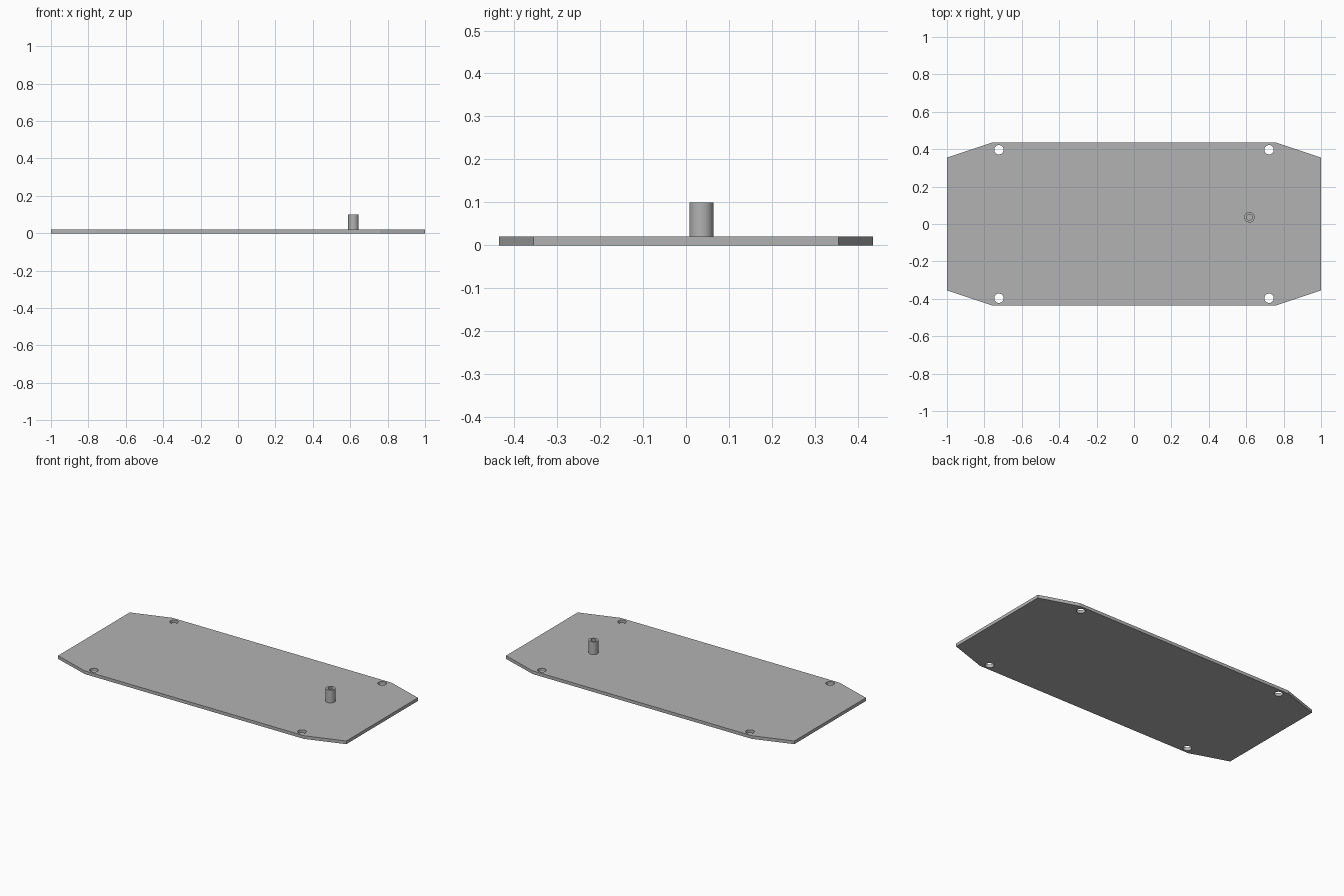
import bpy
import bmesh
import math

default_cube = bpy.data.objects.get("Cube")
if default_cube:
    bpy.data.objects.remove(default_cube, do_unlink=True)

THICK, TOP = 0.02, 0.10
POST = (0.617, 0.036)

grey = bpy.data.materials.new("plain grey")
grey.use_nodes = True
colour = (0.45, 0.45, 0.45, 1)
grey.diffuse_color = colour
grey.node_tree.nodes["Principled BSDF"].inputs["Base Color"].default_value = colour


def ring(radius, centre, sides=48):
    """Points of a circle around a centre."""
    return [(centre[0] + radius * math.cos(math.tau * i / sides),
             centre[1] + radius * math.sin(math.tau * i / sides)) for i in range(sides)]


def extruded(name, outlines, z0, z1):
    """Solid made by raising each closed outline from z0 to z1."""
    bm = bmesh.new()
    for outline in outlines:
        face = bm.faces.new([bm.verts.new((x, y, z0)) for x, y in outline])
        grown = bmesh.ops.extrude_face_region(bm, geom=[face], use_keep_orig=True)
        verts = [g for g in grown["geom"] if isinstance(g, bmesh.types.BMVert)]
        bmesh.ops.translate(bm, verts=verts, vec=(0, 0, z1 - z0))
    bmesh.ops.recalc_face_normals(bm, faces=bm.faces)
    mesh = bpy.data.meshes.new(name)
    bm.to_mesh(mesh)
    bm.free()
    mesh.materials.append(grey)
    obj = bpy.data.objects.new(name, mesh)
    bpy.context.collection.objects.link(obj)
    return obj


def cut(obj, cutter):
    """Subtract the cutter, then smooth the round walls."""
    cutter.hide_render = True
    mod = obj.modifiers.new("holes", "BOOLEAN")
    mod.operation, mod.solver, mod.object = "DIFFERENCE", "EXACT", cutter
    bpy.ops.object.select_all(action="DESELECT")
    bpy.context.view_layer.objects.active = obj
    obj.select_set(True)
    bpy.ops.object.modifier_apply(modifier=mod.name)
    bpy.data.objects.remove(cutter, do_unlink=True)
    bpy.ops.object.shade_smooth_by_angle(angle=math.radians(15))


# Base plate with clipped corners and four mounting holes
half = [(1, -0.355), (1, 0.355), (0.76, 0.435)]
outline = half + [(-x, -y) for x, y in half]
outline = [(0.76, -0.435)] + half + [(-0.76, 0.435), (-1, 0.355), (-1, -0.355), (-0.76, -0.435)]
plate = extruded("base_plate", [outline], 0, THICK)
holes = [ring(0.025, (sx * 0.722, sy * 0.397)) for sx in (-1, 1) for sy in (-1, 1)]
cut(plate, extruded("mounting_hole_cutter", holes, -0.05, 0.07))

# Hollow standoff post on the plate
post = extruded("standoff_post", [ring(0.028, POST)], THICK, TOP)
cut(post, extruded("post_bore_cutter", [ring(0.015, POST)], THICK - 0.01, TOP + 0.05))
